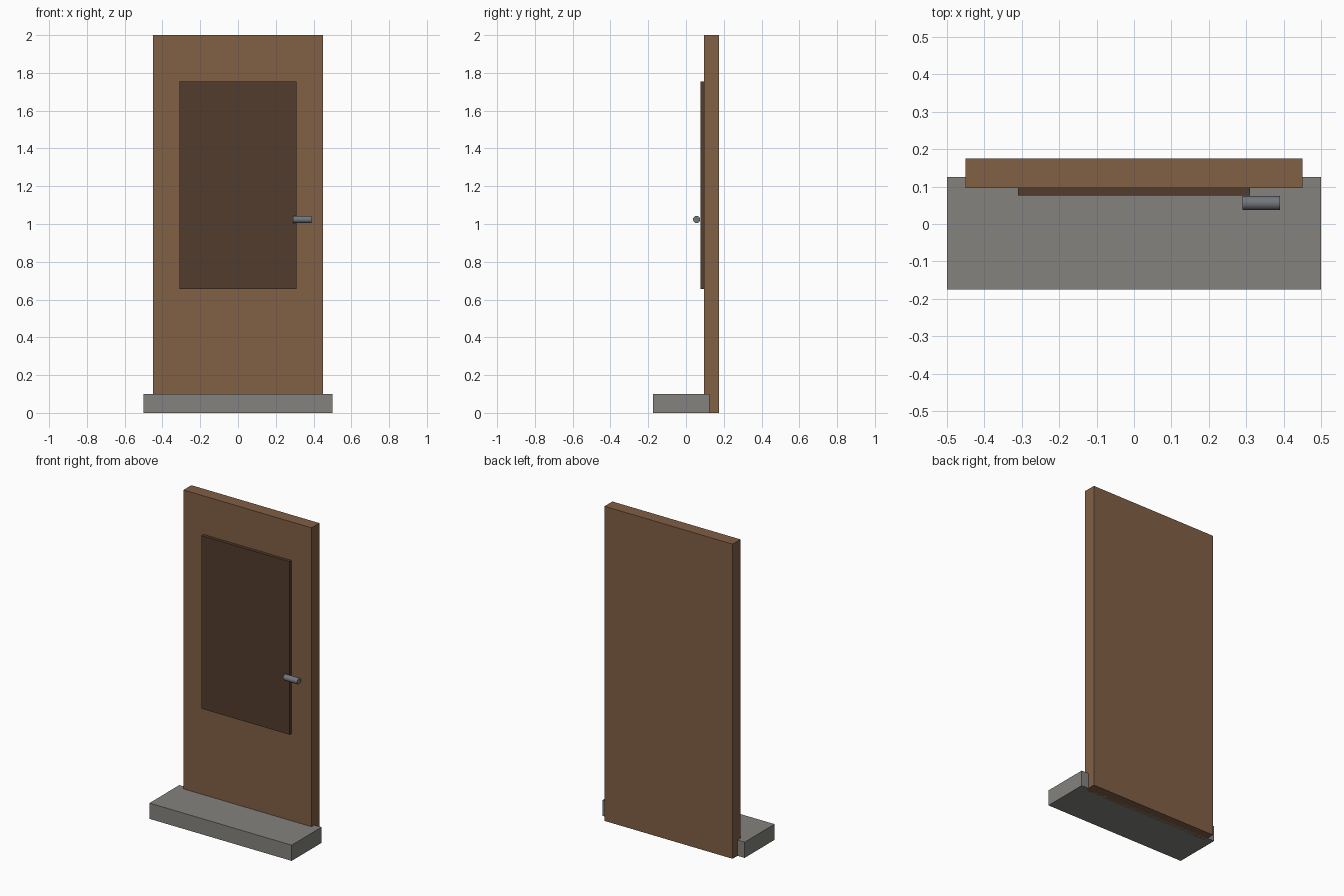
import bpy
import math

if "Cube" in bpy.data.objects:
    bpy.data.objects.remove(bpy.data.objects["Cube"])


def material(name, rgb):
    mat = bpy.data.materials.new(name)
    mat.diffuse_color = (*rgb, 1)
    mat.use_nodes = True
    mat.node_tree.nodes["Principled BSDF"].inputs["Base Color"].default_value = mat.diffuse_color
    return mat


def box(name, low, high, mat):
    centre = [(a + b) / 2 for a, b in zip(low, high)]
    bpy.ops.mesh.primitive_cube_add(size=1, location=centre)
    ob = bpy.context.object
    ob.name = name
    ob.scale = [b - a for a, b in zip(low, high)]
    bpy.ops.object.transform_apply(location=False, rotation=False, scale=True)
    ob.data.materials.append(mat)
    return ob


wood = material("wood", (0.22, 0.115, 0.06))
dark_wood = material("dark_wood", (0.085, 0.045, 0.026))
stone = material("stone", (0.23, 0.225, 0.205))
metal = material("metal", (0.17, 0.18, 0.2))

# Doorstep, running slightly under the leaf
box("doorstep", (-0.5, -0.175, 0), (0.5, 0.125, 0.1), stone)

# Door leaf and its raised panel
box("door_leaf", (-0.45, 0.096, 0), (0.45, 0.175, 2), wood)
box("door_panel", (-0.31, 0.076, 0.655), (0.31, 0.096, 1.755), dark_wood)

# Horizontal bar handle
bpy.ops.mesh.primitive_cylinder_add(vertices=24, radius=0.019, depth=0.1,
                                    location=(0.34, 0.056, 1.024),
                                    rotation=(0, math.pi / 2, 0))
handle = bpy.context.object
handle.name = "door_handle"
handle.data.materials.append(metal)
bpy.ops.object.shade_smooth_by_angle(angle=math.radians(40))
